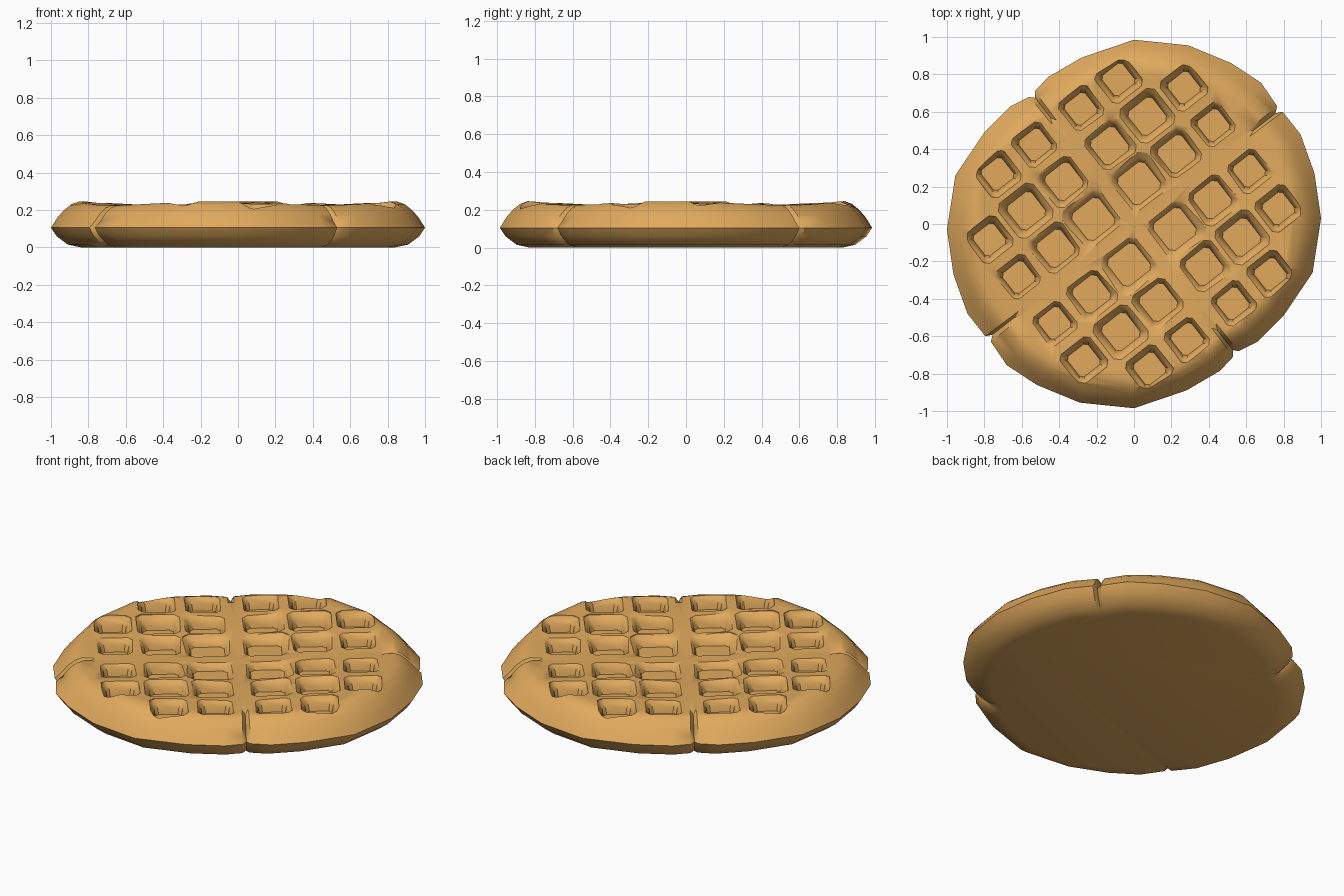
import bpy, bmesh, math
from mathutils import Matrix, Vector

if "Cube" in bpy.data.objects:
    bpy.data.objects.remove(bpy.data.objects["Cube"])

mat = bpy.data.materials.new("baked_batter")
mat.diffuse_color = (0.75, 0.40, 0.11, 1)
mat.use_nodes = True
mat.node_tree.nodes["Principled BSDF"].inputs["Base Color"].default_value = mat.diffuse_color


def make_object(name, bm):
    bmesh.ops.recalc_face_normals(bm, faces=bm.faces)
    mesh = bpy.data.meshes.new(name)
    bm.to_mesh(mesh)
    bm.free()
    ob = bpy.data.objects.new(name, mesh)
    ob.data.materials.append(mat)
    bpy.context.collection.objects.link(ob)
    return ob


def skin(bm, loops):
    """Join matching loops with quads and cap both ends."""
    rings = [[bm.verts.new(p) for p in loop] for loop in loops]
    n = len(rings[0])
    for a, b in zip(rings, rings[1:]):
        for i in range(n):
            j = (i + 1) % n
            bm.faces.new((a[i], a[j], b[j], b[i]))
    bm.faces.new(rings[0][::-1])
    return rings[-1]


# Hand-shaped outline; the other half is the same turned by 180 degrees
TILT = math.radians(38)
half = [(1.0, 0.03), (0.965, 0.27), (0.89, 0.48), (0.795, 0.60), (0.78, 0.61), (0.765, 0.63),
        (0.68, 0.755), (0.52, 0.86), (0.29, 0.955), (0.0, 0.985), (-0.28, 0.89), (-0.46, 0.785),
        (-0.53, 0.71), (-0.545, 0.695), (-0.56, 0.68), (-0.66, 0.63), (-0.80, 0.49), (-0.955, 0.26)]
outline = half + [(-x, -y) for x, y in half]
grooves = {4, 13, 22, 31}

# Edge profile: fraction of the outline radius, height
profile = [(0.84, 0.0), (0.91, 0.015), (0.97, 0.06), (1.0, 0.105), (0.965, 0.15),
           (0.93, 0.19), (0.89, 0.222), (0.85, 0.236), (0.78, 0.230),
           (0.60, 0.226), (0.40, 0.220), (0.2, 0.205)]
loops = []
for k, (f, z) in enumerate(profile):
    loop = []
    for i, (x, y) in enumerate(outline):
        g = f
        h = z
        a = math.atan2(y, x) - TILT
        if z > 0.13:
            # crest sags at the four quarter lines
            h -= 0.013 * math.cos(4 * a) * f
        if i in grooves and 1 <= k <= 7:
            g -= 0.03
            if z > 0.13:
                h -= 0.018
        loop.append((x * g, y * g, h))
    loops.append(loop)
bm = bmesh.new()
last = skin(bm, loops)
centre = bm.verts.new((0, 0, 0.198))
for i in range(len(last)):
    bm.faces.new((last[i], last[(i + 1) % len(last)], centre))
bmesh.ops.triangulate(bm, faces=[f for f in bm.faces if len(f.verts) == 4])
waffle = make_object("waffle", bm)

# Pocket cutters: flared square wells on a tilted 6 x 6 grid without corners
rot = Matrix.Rotation(TILT, 3, 'Z')
bm = bmesh.new()
steps = (-0.66, -0.41, -0.155, 0.155, 0.41, 0.66)
for u in steps:
    for v in steps:
        m = max(abs(u), abs(v))
        if abs(u) > 0.6 and abs(v) > 0.6:
            continue
        inner = m < 0.2
        s = 1.12 if inner else (1.0 if m < 0.5 else 0.85)
        floor = 0.162 if inner else 0.155
        wells = []
        for w, z in ((0.082, floor), (0.090, 0.19), (0.102, 0.213), (0.120, 0.232), (0.123, 0.30)):
            if inner:
                z = min(z, 0.188) if w < 0.095 else (z - 0.012)
            w *= s
            wells.append([rot @ Vector((u + a * w, v + b * w, z)) for a, b in
                          ((-1, -0.75), (-0.75, -1), (0.75, -1), (1, -0.75),
                           (1, 0.75), (0.75, 1), (-0.75, 1), (-1, 0.75))])
        bm.faces.new(skin(bm, wells))
cutter = make_object("pocket_cutter", bm)
cutter.hide_render = True

# Cut the pockets and bake the result
mod = waffle.modifiers.new("pockets", 'BOOLEAN')
mod.operation = 'DIFFERENCE'
mod.solver = 'EXACT'
mod.use_self = True
mod.object = cutter
bpy.context.view_layer.objects.active = waffle
waffle.select_set(True)
cutter.select_set(False)
bpy.ops.object.modifier_apply(modifier=mod.name)
bpy.data.objects.remove(cutter)
bpy.ops.object.shade_smooth_by_angle(angle=math.radians(40))
